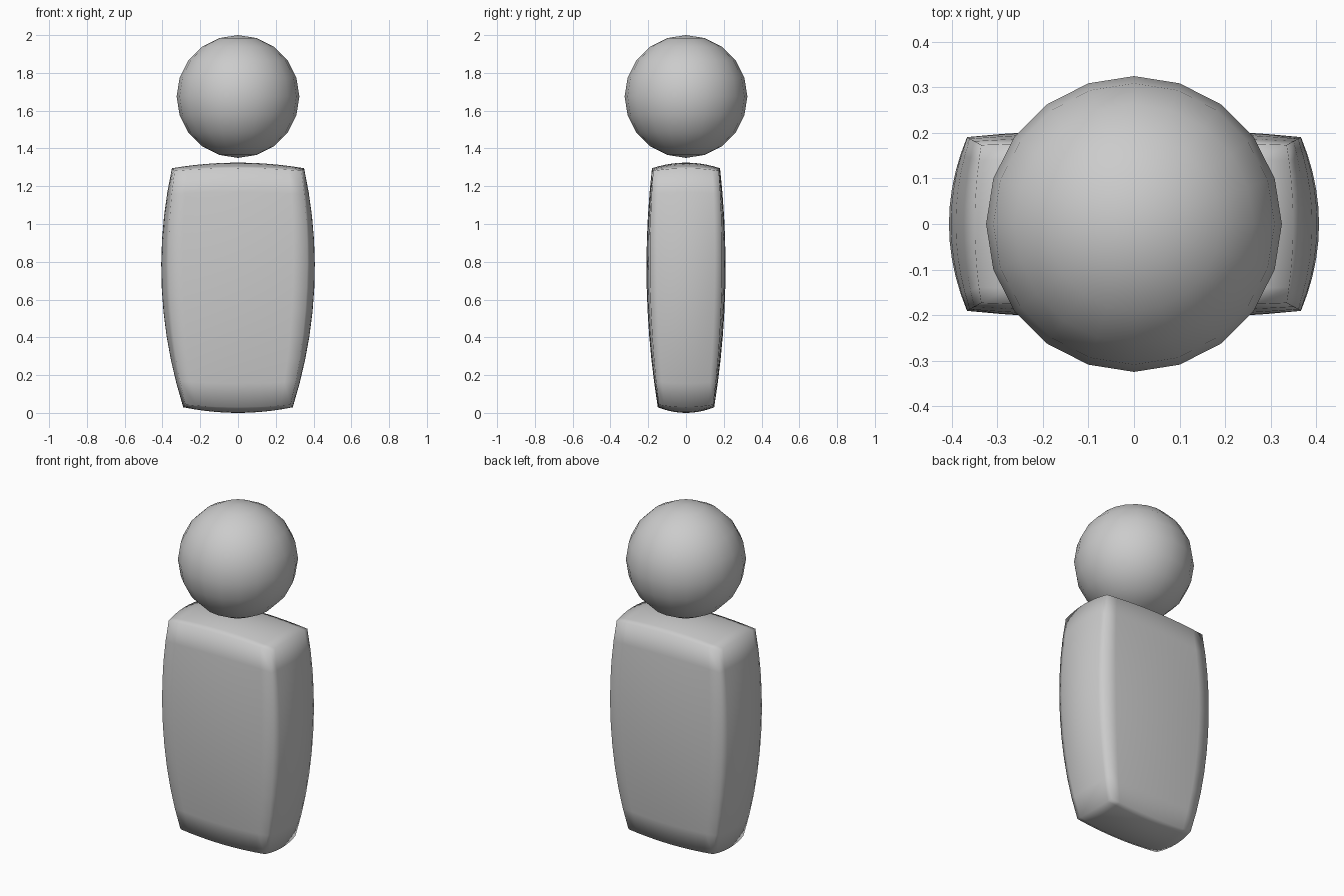
import bpy
import bmesh

if "Cube" in bpy.data.objects:
    bpy.data.objects.remove(bpy.data.objects["Cube"])


def add_object(name, bm):
    """Turn a bmesh into a fully smooth-shaded object."""
    for face in bm.faces:
        face.smooth = True
    bmesh.ops.recalc_face_normals(bm, faces=bm.faces[:])
    mesh = bpy.data.meshes.new(name)
    bm.to_mesh(mesh)
    bm.free()
    obj = bpy.data.objects.new(name, mesh)
    bpy.context.collection.objects.link(obj)
    return obj


def inflate(a, b, amount):
    """Pull a face in towards its border, easing off at the corners."""
    return 1 - amount * (a * a + b * b - 0.55 * a * a * b * b)


# Head: 20-sided smooth ball floating above the body
bm = bmesh.new()
bmesh.ops.create_uvsphere(bm, u_segments=20, v_segments=10, radius=0.325)
head = add_object("head", bm)
head.location.z = 1.675

# Body: gridded cube, inflated on every side and tapered towards the foot
bm = bmesh.new()
bmesh.ops.create_cube(bm, size=2)
bmesh.ops.subdivide_edges(bm, edges=bm.edges[:], cuts=9, use_grid_fill=True)
for vert in bm.verts:
    u, v, w = vert.co
    girth = 1 + 0.074 * w - 0.208 * w * w
    ease = 1 - 0.6 * w * w
    vert.co.x = 0.404 * girth * u * (1 - 0.10 * v * v * ease)
    vert.co.y = 0.208 * girth * v * (1 - 0.09 * u * u * ease)
    vert.co.z = 0.6625 + 0.6625 * w * inflate(u, v, 0.045)
body = add_object("body", bm)
